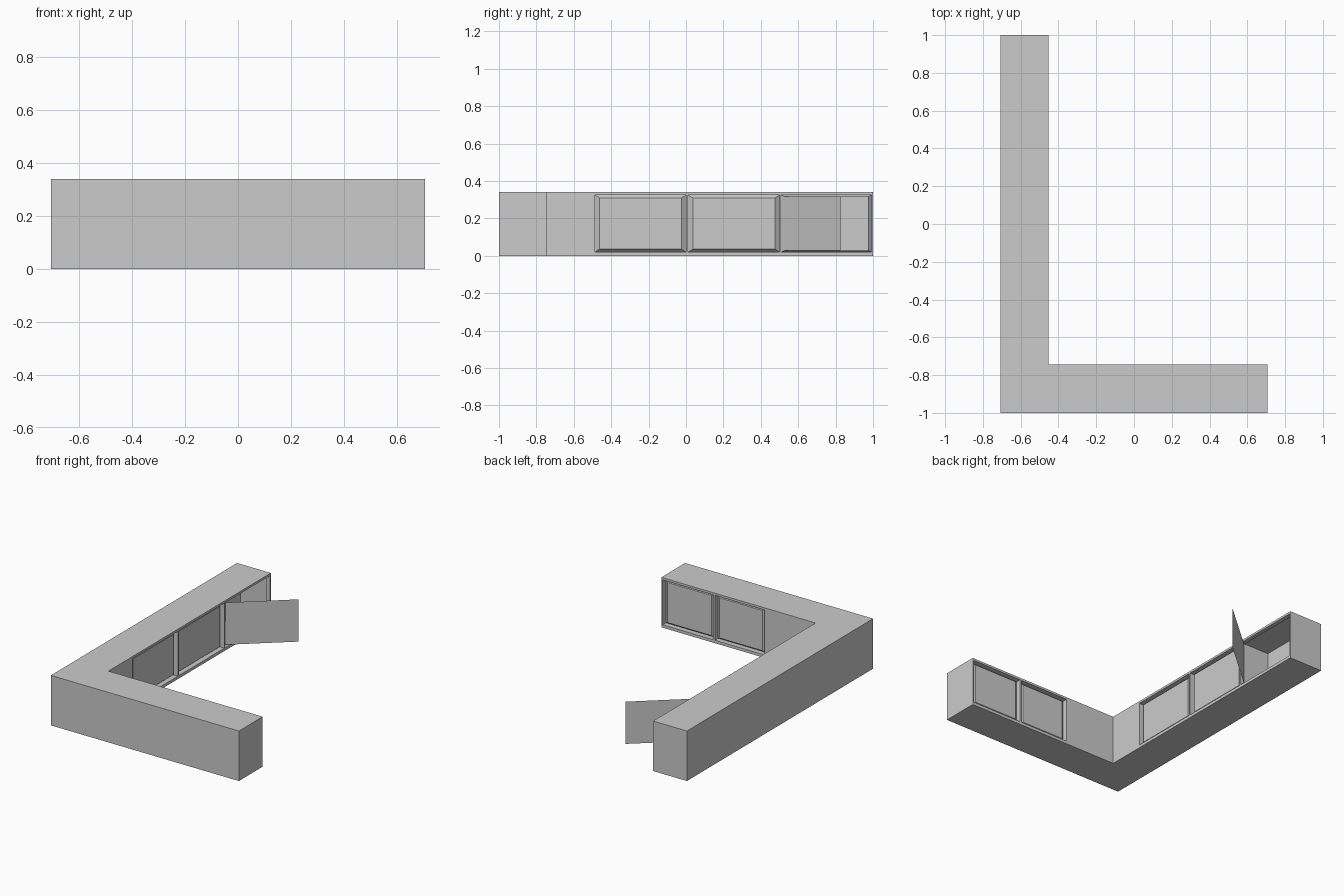
import bpy, bmesh
from mathutils import Vector

if "Cube" in bpy.data.objects:
    bpy.data.objects.remove(bpy.data.objects["Cube"])

H = 0.34                      # cabinet height
Z = Vector((0, 0, 1))
Z0, Z1 = 0.02, 0.325          # opening bottom and top


def finish(name, bm):
    bmesh.ops.remove_doubles(bm, verts=bm.verts, dist=1e-5)
    me = bpy.data.meshes.new(name)
    bm.to_mesh(me)
    bm.free()
    ob = bpy.data.objects.new(name, me)
    bpy.context.collection.objects.link(ob)
    return ob


def face(bm, pts):
    bm.faces.new([bm.verts.new(p) for p in pts])


def rect(origin, u, depth, u0, u1, z0, z1):
    n = u.cross(Z)            # outward wall normal
    return [origin + u * a + Z * b - n * depth
            for a, b in ((u0, z0), (u1, z0), (u1, z1), (u0, z1))]


def nested(bm, loops):
    # bridge successive rectangles and close the last one
    for a, b in zip(loops, loops[1:]):
        for i in range(4):
            j = (i + 1) % 4
            face(bm, [a[i], a[j], b[j], b[i]])
    face(bm, loops[-1])


def door_wall(bm, origin, u, length, openings):
    # openings: (start, end, is_open) along the wall
    cursor = 0
    for u0, u1, is_open in openings:
        face(bm, rect(origin, u, 0, cursor, u0, 0, H))
        face(bm, rect(origin, u, 0, u0, u1, 0, Z0))
        face(bm, rect(origin, u, 0, u0, u1, Z1, H))
        iu, iz = (0.019, 0.009) if is_open else (0.025, 0.016)
        inner = (u0 + iu, u1 - iu, Z0 + iz, Z1 - iz)
        loops = [rect(origin, u, 0, u0, u1, Z0, Z1),
                 rect(origin, u, 0.035, u0, u1, Z0, Z1),   # groove
                 rect(origin, u, 0.015, *inner)]           # raised panel rim
        if is_open:
            loops.append(rect(origin, u, 0.21, *inner))    # cupboard cavity
        nested(bm, loops)
        cursor = u1
    face(bm, rect(origin, u, 0, cursor, length, 0, H))


# L-shaped cabinet run
bm = bmesh.new()
outline = [Vector(p) for p in ((-0.707, -1, 0), (0.707, -1, 0), (0.707, -0.745, 0),
                               (-0.453, -0.745, 0), (-0.453, 1, 0), (-0.707, 1, 0))]
face(bm, [p + Z * H for p in outline])
face(bm, outline[::-1])
for i in (0, 1, 4, 5):
    a, b = outline[i], outline[(i + 1) % 6]
    face(bm, [a, b, b + Z * H, a + Z * H])

# inner wall of the long arm: two closed doors and one open cupboard
door_wall(bm, outline[3], Vector((0, 1, 0)), 1.745,
          [(0.258, 0.745, False), (0.757, 1.245, False), (1.254, 1.738, True)])
# inner wall of the short arm: two closed doors
door_wall(bm, outline[2], Vector((-1, 0, 0)), 1.16,
          [(0.01, 0.39, False), (0.402, 0.775, False)])
finish("counter_cabinet", bm)

# thin open door, hinged at the third cupboard
bm = bmesh.new()
a, b = Vector((-0.465, 0.528, 0)), Vector((-0.122, 0.825, 0))
face(bm, [a + Z * 0.029, b + Z * 0.029, b + Z * 0.316, a + Z * 0.316])
finish("open_door", bm)
